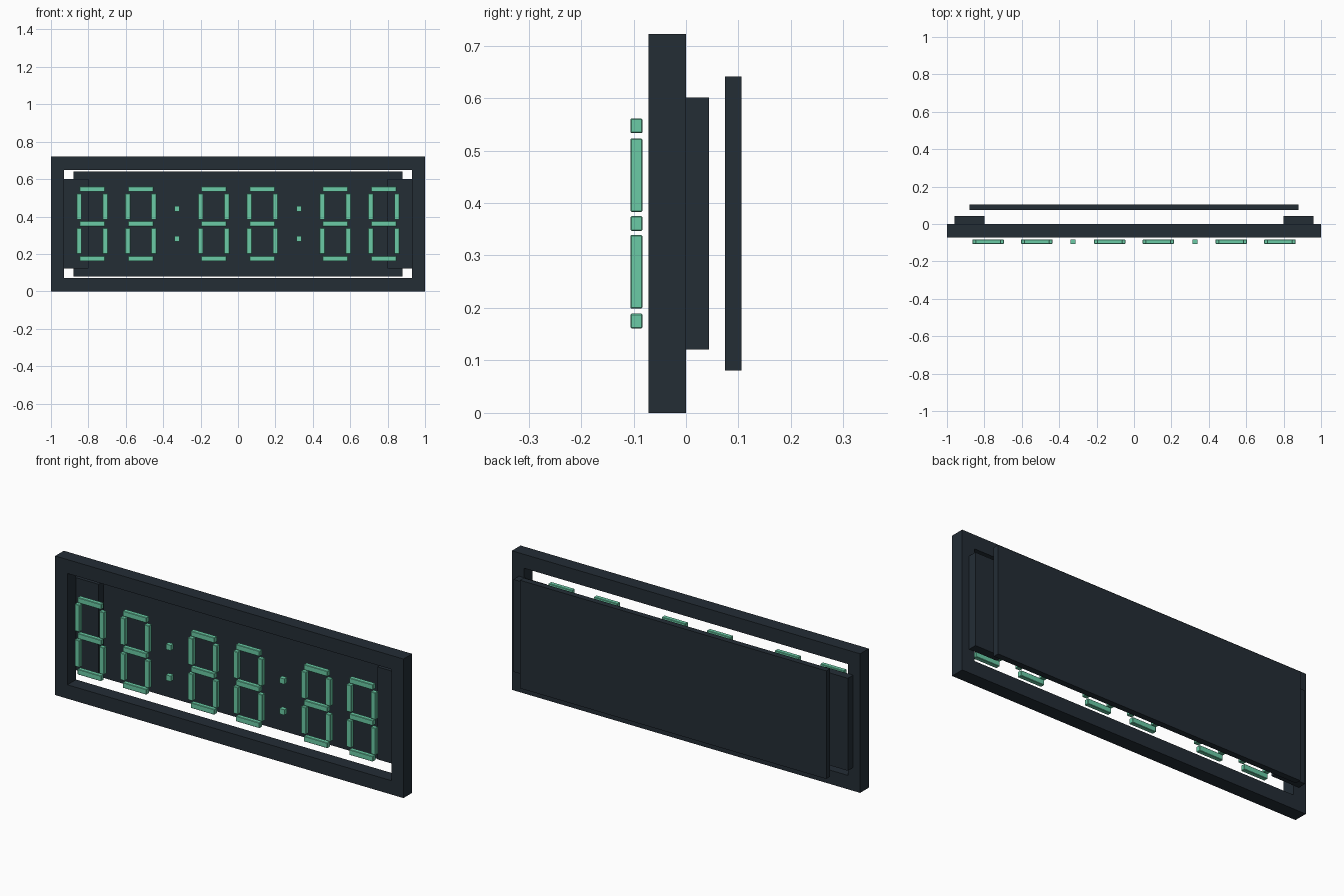
import bpy
import bmesh
from mathutils import Matrix, Vector

cube = bpy.data.objects.get("Cube")
if cube:
    bpy.data.objects.remove(cube, do_unlink=True)


def material(name, rgb):
    mat = bpy.data.materials.new(name)
    mat.use_nodes = True
    mat.diffuse_color = (*rgb, 1)
    mat.node_tree.nodes["Principled BSDF"].inputs["Base Color"].default_value = (*rgb, 1)
    return mat


DARK = material("dark slate", (0.017, 0.026, 0.036))
GREEN = material("mint green", (0.145, 0.60, 0.38))


def add_object(name, bm, mat):
    mesh = bpy.data.meshes.new(name)
    bmesh.ops.recalc_face_normals(bm, faces=bm.faces)
    bm.to_mesh(mesh)
    bm.free()
    mesh.materials.append(mat)
    obj = bpy.data.objects.new(name, mesh)
    bpy.context.scene.collection.objects.link(obj)
    return obj


def add_box(name, centre, size, mat, bevel=0):
    bm = bmesh.new()
    place = Matrix.Translation(centre) @ Matrix.Diagonal((*size, 1))
    bmesh.ops.create_cube(bm, size=1, matrix=place)
    obj = add_object(name, bm, mat)
    if bevel:
        mod = obj.modifiers.new("chamfer", "BEVEL")
        mod.width = bevel
        mod.segments = 1
    return obj


MID = 0.361  # height of the centre line

# Open frame: a ring of quads extruded backwards
bm = bmesh.new()
corners = [(-1, -1), (1, -1), (1, 1), (-1, 1)]
outer, inner = [
    [bm.verts.new((sx * w, -0.071, MID + sz * h)) for sx, sz in corners]
    for w, h in ((1, MID), (0.93, 0.289))
]
ring = [bm.faces.new((outer[i], outer[(i + 1) % 4], inner[(i + 1) % 4], inner[i]))
        for i in range(4)]
result = bmesh.ops.extrude_face_region(bm, geom=ring, use_keep_orig=True)
moved = [v for v in result["geom"] if isinstance(v, bmesh.types.BMVert)]
bmesh.ops.translate(bm, verts=moved, vec=Vector((0, 0.071, 0)))
add_object("frame", bm, DARK)

# Back panel and the two blocks behind the frame
add_box("back_panel", (0, 0.09, MID), (1.76, 0.031, 0.561), DARK)
for side, sx in (("left", 1), ("right", -1)):
    add_box(side + "_rear_block", (sx * 0.88, 0.022, MID), (0.16, 0.044, 0.48), DARK)

# Seven-segment digits
FRONT_Y, DEPTH, THICK = -0.0945, 0.023, 0.028
for n, x in enumerate((-0.78, -0.52, -0.13, 0.13, 0.52, 0.78), 1):
    for label, dz in (("top", 0.186), ("middle", 0), ("bottom", -0.186)):
        add_box(f"digit_{n}_{label}_segment", (x, FRONT_Y, MID + dz),
                (0.136, DEPTH, THICK), GREEN, 0.002)
    for row, dz in (("upper", 0.092), ("lower", -0.092)):
        for side, sx in (("left", 1), ("right", -1)):
            add_box(f"digit_{n}_{row}_{side}_segment",
                    (x + sx * 0.07, FRONT_Y, MID + dz),
                    (THICK, DEPTH, 0.14), GREEN, 0.002)

# Colon dots between the digit pairs
for side, x in (("left", 0.326), ("right", -0.326)):
    for row, dz in (("upper", 0.08), ("lower", -0.08)):
        add_box(f"{side}_colon_{row}_dot", (x, FRONT_Y, MID + dz),
                (THICK, DEPTH, THICK), GREEN)
